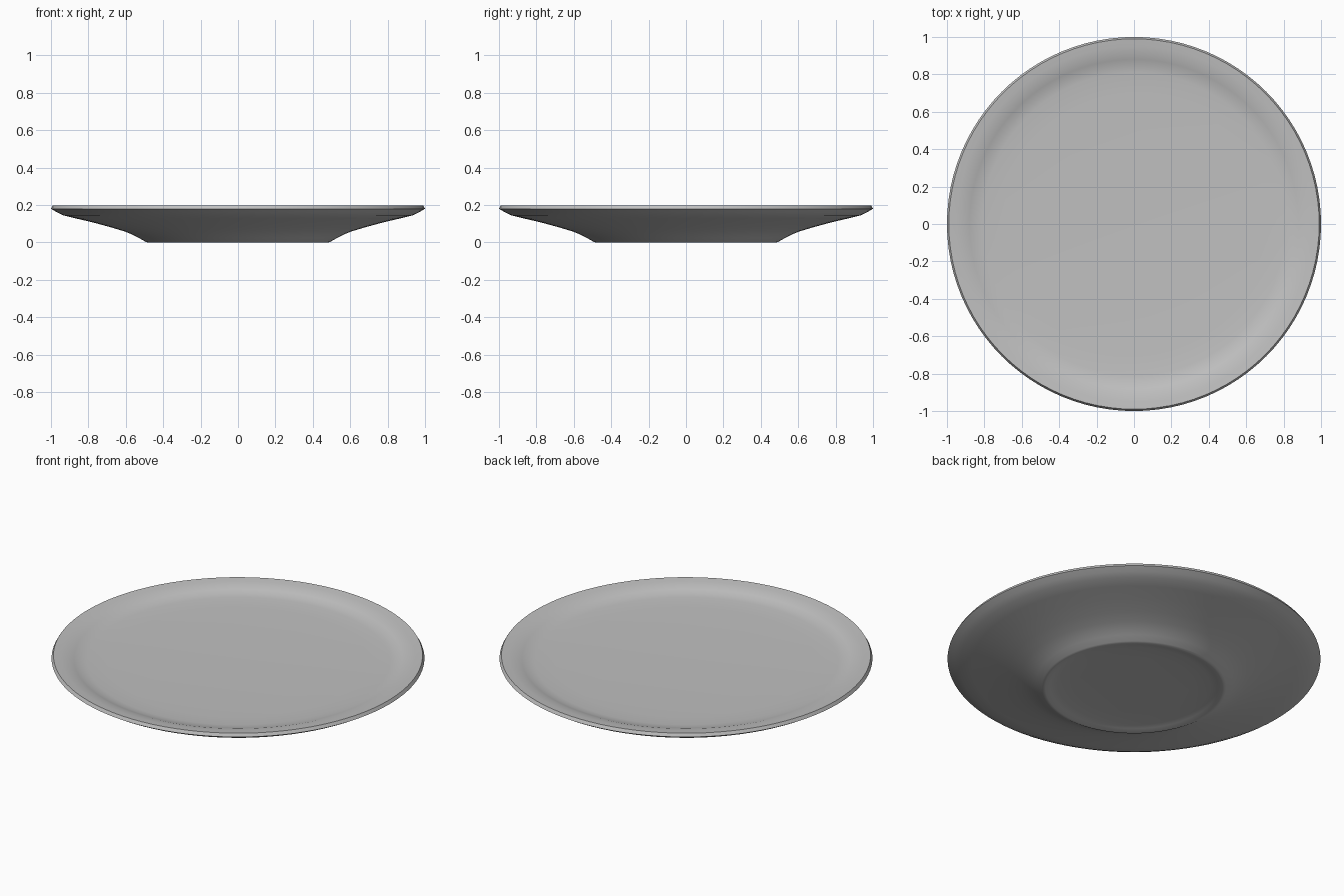
import bpy
import bmesh
import math

cube = bpy.data.objects.get("Cube")
if cube:
    bpy.data.objects.remove(cube, do_unlink=True)

SEGMENTS = 96

# Single plain grey glaze
glaze = bpy.data.materials.new("grey_glaze")
glaze.use_nodes = True
grey = (0.53, 0.53, 0.53, 1.0)
glaze.diffuse_color = grey
shader = next(n for n in glaze.node_tree.nodes if n.type == 'BSDF_PRINCIPLED')
shader.inputs["Base Color"].default_value = grey
shader.inputs["Roughness"].default_value = 0.5

# Cross-section (radius, height) from the underside centre, round the rim, to the top centre
underside = [(0, 0.02), (0.3, 0.019), (0.41, 0.015), (0.45, 0.008), (0.475, 0)]
foot = [(0.485, 0), (0.495, 0.004), (0.53, 0.024), (0.565, 0.042), (0.61, 0.06)]
flare = [(0.68, 0.081), (0.78, 0.108), (0.87, 0.129), (0.935, 0.145), (0.97, 0.162)]
rim = [(1.0, 0.18), (0.99, 0.198)]
well = [(0.95, 0.194), (0.91, 0.188), (0.88, 0.178), (0.85, 0.168), (0.81, 0.163),
        (0.7, 0.159), (0.5, 0.155), (0.25, 0.152), (0, 0.151)]


def lathe(name, profile, material):
    """Spin a cross-section about the z axis into a closed solid."""
    bm = bmesh.new()
    verts = [bm.verts.new((r, 0, z)) for r, z in profile]
    edges = [bm.edges.new(pair) for pair in zip(verts, verts[1:])]
    bmesh.ops.spin(bm, geom=verts + edges, cent=(0, 0, 0), axis=(0, 0, 1),
                   angle=math.tau, steps=SEGMENTS, use_duplicate=False)
    bmesh.ops.remove_doubles(bm, verts=bm.verts[:], dist=0.0001)
    bmesh.ops.recalc_face_normals(bm, faces=bm.faces[:])
    mesh = bpy.data.meshes.new(name)
    bm.to_mesh(mesh)
    bm.free()
    mesh.materials.append(material)
    obj = bpy.data.objects.new(name, mesh)
    bpy.context.collection.objects.link(obj)
    return obj


plate = lathe("plate", underside + foot + flare + rim + well, glaze)

# Smooth glaze with a crisp rim
bpy.ops.object.select_all(action='DESELECT')
plate.select_set(True)
bpy.context.view_layer.objects.active = plate
bpy.ops.object.shade_smooth_by_angle(angle=math.radians(35))
